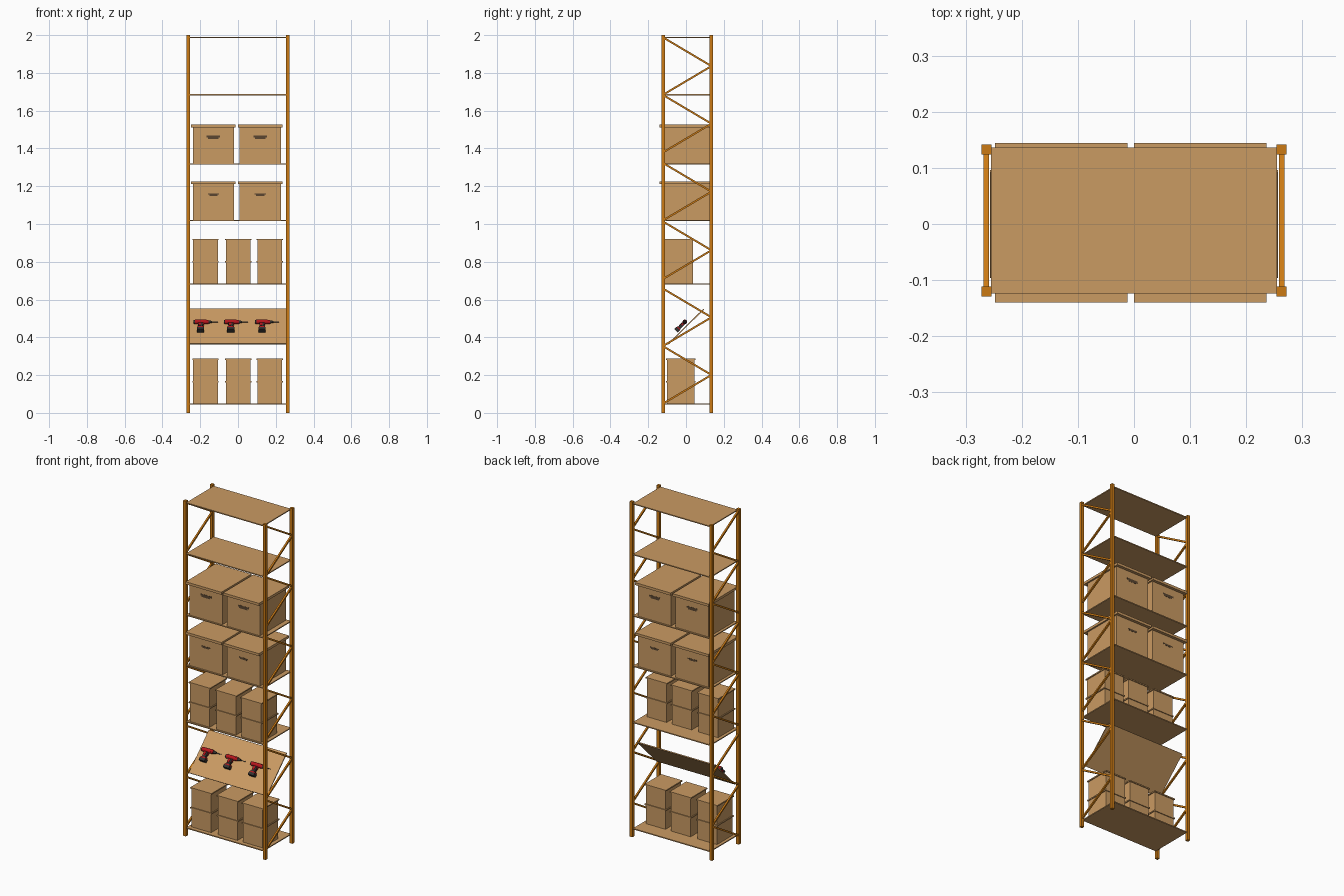
import bpy, bmesh, math
from mathutils import Vector, Matrix

if "Cube" in bpy.data.objects:
    bpy.data.objects.remove(bpy.data.objects["Cube"])


def material(name, rgb):
    m = bpy.data.materials.new(name)
    m.diffuse_color = (*rgb, 1)
    m.use_nodes = True
    m.node_tree.nodes["Principled BSDF"].inputs["Base Color"].default_value = m.diffuse_color
    return m


CARD = material("cardboard tan", (0.59, 0.325, 0.123))
ORANGE = material("frame orange", (0.60, 0.195, 0.007))
RED = material("tool red", (0.47, 0.008, 0.012))
DARK = material("tool dark grey", (0.035, 0.032, 0.03))
GREY = material("steel grey", (0.16, 0.15, 0.14))
SLOT = material("slot brown", (0.10, 0.06, 0.03))


def finish(bm, name, mat, matrix=None):
    bmesh.ops.recalc_face_normals(bm, faces=bm.faces)
    me = bpy.data.meshes.new(name)
    bm.to_mesh(me)
    bm.free()
    me.materials.append(mat)
    ob = bpy.data.objects.new(name, me)
    bpy.context.collection.objects.link(ob)
    if matrix:
        ob.matrix_world = matrix
    return ob


def box(name, lo, hi, mat, matrix=None):
    lo, hi = Vector(lo), Vector(hi)
    bm = bmesh.new()
    bmesh.ops.create_cube(bm, size=1)
    for v in bm.verts:
        v.co = (lo + hi) / 2 + Vector(a * b for a, b in zip(v.co, hi - lo))
    return finish(bm, name, mat, matrix)


def rod_x(name, x0, x1, r0, r1, u, n, mat, matrix, sides=12):
    """Round part lying along x."""
    bm = bmesh.new()
    bmesh.ops.create_cone(bm, cap_ends=True, segments=sides, radius1=r0, radius2=r1, depth=x1 - x0)
    bm.transform(Matrix.Translation(((x0 + x1) / 2, u, n)) @ Matrix.Rotation(math.pi / 2, 4, 'Y'))
    ob = finish(bm, name, mat, matrix)
    for p in ob.data.polygons:
        p.use_smooth = len(p.vertices) == 4
    return ob


def prism(name, profile, n0, n1, mat, matrix):
    """Profile in x and y, extruded along local z."""
    bm = bmesh.new()
    f = bm.faces.new([bm.verts.new((x, y, n0)) for x, y in profile])
    ext = bmesh.ops.extrude_face_region(bm, geom=[f])
    bmesh.ops.translate(bm, vec=(0, 0, n1 - n0), verts=[g for g in ext["geom"] if isinstance(g, bmesh.types.BMVert)])
    return finish(bm, name, mat, matrix)


# Corner posts
YF, YB, H = -0.12, 0.133, 0.009
for sx in (-1, 1):
    for y, tag in ((YF, "front"), (YB, "back")):
        box(f"{tag}_post", (sx * 0.263 - H, y - H, 0), (sx * 0.263 + H, y + H, 2), ORANGE)

# Zigzag side braces, each pair pointing to the back
for z0 in (0.05, 0.355, 0.71, 1.02, 1.38, 1.685):
    for sx in (-1, 1):
        for za, zb in ((z0, z0 + 0.15), (z0 + 0.302, z0 + 0.152)):
            a, b = Vector((sx * 0.263, YF, za)), Vector((sx * 0.263, YB, zb))
            d = b - a
            m = Matrix.Translation((a + b) / 2) @ Matrix.Rotation(math.atan2(d.z, d.y), 4, 'X')
            box("side_brace", (-0.005, -d.length / 2, -0.005), (0.005, d.length / 2, 0.005), ORANGE, m)

# Flat shelves
for z in (0.048, 0.682, 1.018, 1.318, 1.684, 1.987):
    box("shelf", (-0.255, -0.124, z - 0.003), (0.255, 0.136, z + 0.003), CARD)

# Tilted display board
TILT = Matrix.Translation((0, 0, 0.457)) @ Matrix.Rotation(math.radians(44.5), 4, 'X')
box("tilted_board", (-0.257, -0.132, -0.003), (0.257, 0.132, 0.003), CARD, TILT)

# Small stacked boxes with thin lids
for zb, y0, y1 in ((0.051, -0.1, 0.046), (0.685, -0.114, 0.036)):
    for x in (-0.172, 0.002, 0.168):
        for k in (0, 1):
            z = zb + k * 0.118
            box("small_box", (x - 0.065, y0, z), (x + 0.065, y1, z + 0.112), CARD)
            box("small_box_lid", (x - 0.07, y0 - 0.005, z + 0.111), (x + 0.07, y1 + 0.005, z + 0.118), CARD)

# Large boxes with overhanging lids and hand slots front and back
for zb, upper in ((1.021, False), (1.321, True)):
    for x in (-0.13, 0.118):
        box("large_box", (x - 0.109, -0.117, zb), (x + 0.109, 0.127, zb + 0.192), CARD)
        box("large_box_lid", (x - 0.118, -0.14, zb + 0.19), (x + 0.118, 0.144, zb + 0.205), CARD)
        zs = zb + (0.139 if upper else 0.134)
        bars = ((0.036, 0.004, 0.005), (0.028, -0.005, 0.004)) if upper else ((0.03, 0.003, 0.003), (0.022, -0.003, 0.003))
        for w, dz, h in bars:
            for y in (-0.117, 0.127):
                box("hand_slot", (x - w, y - 0.001, zs + dz - h), (x + w, y + 0.001, zs + dz + h), SLOT)

# Power drills lying on the tilted board
for x in (-0.19, -0.03, 0.135):
    M = TILT @ Matrix.Translation((x, 0.013, 0.022))
    rod_x("drill_rear_cap", -0.045, -0.038, 0.009, 0.012, 0, 0, DARK, M)
    rod_x("drill_motor", -0.038, 0.022, 0.0125, 0.0125, 0, 0, RED, M)
    rod_x("drill_collar", 0.022, 0.034, 0.0115, 0.0105, 0, 0, RED, M)
    rod_x("drill_chuck", 0.034, 0.052, 0.009, 0.005, 0, 0, DARK, M)
    rod_x("drill_bit", 0.05, 0.083, 0.002, 0.002, 0, 0, GREY, M, 8)
    prism("drill_handle", [(-0.022, -0.008), (0.006, -0.008), (0.001, -0.044), (-0.019, -0.044)],
          -0.009, 0.007, DARK, M)
    box("drill_trigger", (0.002, -0.024, -0.004), (0.009, -0.01, 0.004), RED, M)
    prism("drill_grip_panel", [(-0.019, -0.012), (-0.004, -0.012), (-0.007, -0.034), (-0.017, -0.034)],
          0.006, 0.009, RED, M)
    box("drill_battery_clip", (-0.025, -0.05, -0.012), (0.009, -0.043, 0.01), RED, M)
    box("drill_battery", (-0.027, -0.066, -0.014), (0.011, -0.05, 0.012), DARK, M)
